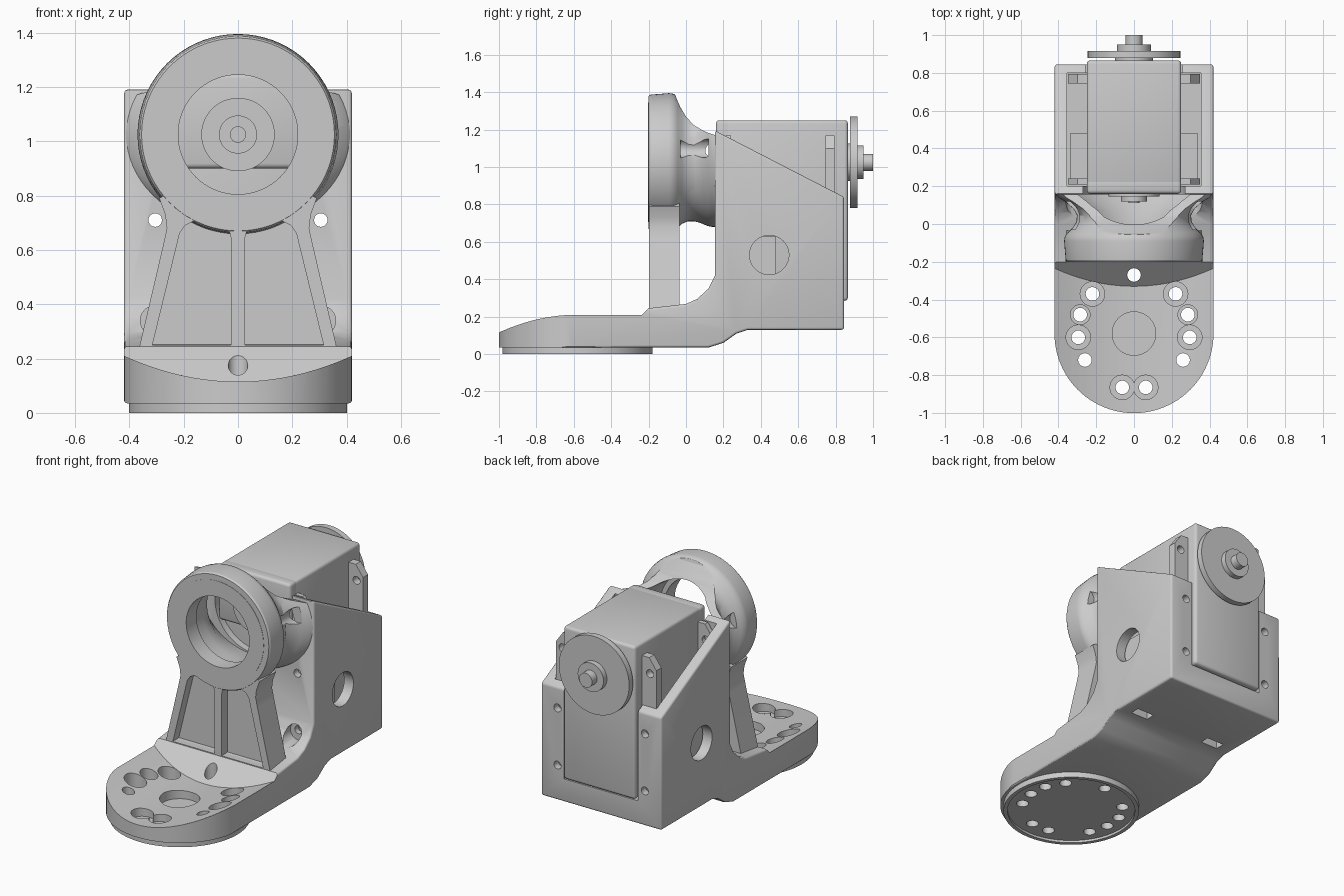
import bpy, bmesh, math

if "Cube" in bpy.data.objects:
    bpy.data.objects.remove(bpy.data.objects["Cube"])

AX = 1.025  # height of the motor / bearing axis


def make(name, bm):
    bmesh.ops.recalc_face_normals(bm, faces=bm.faces)
    me = bpy.data.meshes.new(name)
    bm.to_mesh(me)
    bm.free()
    ob = bpy.data.objects.new(name, me)
    bpy.context.collection.objects.link(ob)
    return ob


def place(axis, p, t):
    return {'x': (t, p[0], p[1]), 'y': (p[0], t, p[1]), 'z': (p[0], p[1], t)}[axis]


def prism(name, pts, axis, a, b, bevel=0):
    """Extrude a 2D outline along an axis from a to b."""
    bm = bmesh.new()
    lo = [bm.verts.new(place(axis, p, a)) for p in pts]
    hi = [bm.verts.new(place(axis, p, b)) for p in pts]
    n = len(pts)
    bm.faces.new(lo)
    bm.faces.new(hi)
    for i in range(n):
        bm.faces.new((lo[i], lo[(i + 1) % n], hi[(i + 1) % n], hi[i]))
    bmesh.ops.recalc_face_normals(bm, faces=bm.faces)
    if bevel:
        edges = [e for e in bm.edges if e.calc_face_angle(0) > 0.7]
        bmesh.ops.bevel(bm, geom=edges, offset=bevel, segments=3, profile=0.5, affect='EDGES')
    return make(name, bm)


def circle(cx, cy, r, n=48):
    return [(cx + r * math.cos(2 * math.pi * i / n), cy + r * math.sin(2 * math.pi * i / n)) for i in range(n)]


def cyl(name, axis, c, r, a, b, n=48):
    return prism(name, circle(c[0], c[1], r, n), axis, a, b)


def box(name, x0, x1, y0, y1, z0, z1, bevel=0):
    return prism(name, [(x0, y0), (x1, y0), (x1, y1), (x0, y1)], 'z', z0, z1, bevel)


def ring(name, prof, n=72):
    """Sweep a closed (y, x radius, z radius) section round the main axis."""
    bm = bmesh.new()
    loops = []
    for y, rx, rz in prof:
        loops.append([bm.verts.new((rx * math.cos(2 * math.pi * i / n), y, AX + rz * math.sin(2 * math.pi * i / n)))
                      for i in range(n)])
    for k in range(len(prof)):
        A, B = loops[k], loops[(k + 1) % len(prof)]
        for i in range(n):
            j = (i + 1) % n
            bm.faces.new((A[i], A[j], B[j], B[i]))
    return make(name, bm)


def boolean(ob, cutter, op='DIFFERENCE', keep=False):
    m = ob.modifiers.new('cut', 'BOOLEAN')
    m.operation, m.object, m.solver = op, cutter, 'EXACT'
    bpy.context.view_layer.objects.active = ob
    bpy.ops.object.modifier_apply(modifier=m.name)
    if not keep:
        bpy.data.objects.remove(cutter)


# Bracket body: side profile of foot and motor shell, trimmed to a round nose
side = [(-1.05, .035), (.12, .035), (.2, .06), (.27, .11), (.33, .13), (.845, .13), (.845, .84),
        (.155, 1.195), (.155, .42), (.12, .35), (.06, .295), (0, .268), (-.2, .245), (-.29, .235), (-1.05, .235)]
body = prism('bracket_body', side, 'x', -.42, .42, .013)
nose = [(.421 * math.cos(t), -.58 + .421 * math.sin(t)) for t in [math.pi + math.pi * i / 48 for i in range(49)]]
boolean(body, prism('trim', nose + [(.421, .95), (-.421, .95)], 'z', -.1, 1.5), 'INTERSECT')

# Dished top of the foot with a ramp up to the pillar
dish = [(x, .115 + .095 * (x / .42) ** 2) for x in [-.5 + i / 24 for i in range(25)]]
cutter = prism('dish', dish + [(.5, .5), (-.5, .5)], 'y', -1.3, -.33)
for v in cutter.data.vertices:
    if v.co.y > -1:
        v.co.y = -.33 + (v.co.z - .115)
boolean(body, cutter)

# Motor pocket, rear opening, front opening
boolean(body, box('pocket', -.355, .355, .2, .8, .19, 1.6))
boolean(body, box('rear_gap', -.258, .258, .7, .95, .275, 1.6))
boolean(body, cyl('front_bore', 'y', (0, AX), .27, .1, .25))
boolean(body, box('front_gap', -.27, .27, .1, .25, AX, 1.6))
# Side windows, screw holes, screw pockets, bottom slots
boolean(body, cyl('window', 'x', (.445, .53), .105, -.6, .6))
for s in (-1, 1):
    for z in (.35, .71):
        boolean(body, cyl('screw', 'y', (s * .305, z), .025, .1, .95, 20))
    boolean(body, cyl('screw_pocket', 'y', (s * .305, .34), .055, .0, .165, 24))
    boolean(body, box('slot', s * .27 - .06, s * .27 + .06, .37, .43, .0, .25))

# Round mounting flange under the foot
flange = cyl('foot_flange', 'z', (0, -.58), .402, 0, .05, 96)
boolean(flange, cyl('recess', 'z', (0, -.58), .378, -.1, .015, 96))
bolts = [(s * x, y) for s in (-1, 1) for x, y in ((.22, -.37), (.285, -.48), (.295, -.6), (.26, -.72), (.062, -.865))]
for x, y in bolts + [(0, -.27)]:
    c = cyl('bolt', 'z', (x, y), .036, -.1, .4, 24)
    boolean(flange, c, keep=True)
    boolean(body, c)
for x, y in bolts:
    if abs(y + .72) > .01:
        boolean(body, cyl('counterbore', 'z', (x, y), .065 if abs(y + .48) > .01 else .052, .07, .4, 28))
boolean(body, cyl('foot_dimple', 'z', (0, -.58), .115, .065, .4))

# Pillar with two pockets separated by a rib
half = [(.365, .235), (.275, .62), (.262, .68), (.268, .73), (.29, .79)]
arc = [(.24, .82), (.12, .78), (0, .765)]
right = half + arc
pillar = prism('pillar', right + [(-x, z) for x, z in reversed(right[:-1])], 'y', -.199, -.035)
for s in (-1, 1):
    pts = [(.025, .25), (.315, .25), (.215, .66), (.195, .69), (.165, .705), (.06, .685), (.032, .67), (.025, .64)]
    boolean(pillar, prism('pillar_pocket', [(s * x, z) for x, z in pts], 'y', -.3, -.14))
boolean(pillar, cyl('clear', 'y', (0, AX), .26, -.3, .1))

# Bearing housing flaring back into the shell, open at the top rear
outer = [(-.2, .355, .355), (-.19, .362, .362), (-.09, .37, .37), (-.065, .366, .366), (-.045, .35, .35),
         (-.02, .325, .328), (.01, .306, .315), (.045, .302, .315), (.08, .32, .325), (.115, .36, .34),
         (.14, .4, .345), (.165, .419, .345)]
inner = [(.165, .36, .28), (.12, .31, .27), (.07, .265, .26), (0, .25, .25), (-.2, .25, .25)]
housing = ring('bearing_housing', outer + inner)
boolean(housing, prism('scoop', [(-.068, 1.42), (-.05, 1.365), (-.03, 1.32), (0, 1.27), (.04, 1.225), (.1, 1.19),
                                 (.3, 1.12), (.3, 1.5), (-.068, 1.5)], 'x', -.6, .6))
for s in (-1, 1):
    boolean(housing, cyl('ear_pocket', 'y', (s * .335, 1.1), .05, -.03, .12, 24))
ring('bearing', [(-.202, .32, .32), (-.1, .32, .32), (-.1, .22, .22), (-.202, .22, .22)])

# Motor case with front boss, ears and side blocks
box('motor_case', -.25, .25, .205, .866, .285, 1.25, .018)
box('motor_front', -.25, .25, .16, .24, .9, 1.25, .018)
cyl('front_boss', 'y', (0, AX), .135, .145, .17)
cyl('front_hub', 'y', (0, AX), .07, .12, .15)
cyl('front_pin', 'y', (0, AX), .03, .112, .13)
for s in (-1, 1):
    tag = 'left' if s < 0 else 'right'
    for end, y0, y1 in (('front', .21, .24), ('rear', .745, .795)):
        pts = [(s * x, z) for x, z in ((.24, .285), (.35, .285), (.35, 1.1), (.3, 1.17), (.24, 1.17))]
        ear = prism(f'{end}_ear_{tag}', pts, 'y', y0, y1)
        for z in (.35, .71, 1.07):
            boolean(ear, cyl('ear_hole', 'y', (s * .305, z), .025, 0, 1, 20))
    block = box(f'side_block_{tag}', min(s * .24, s * .34), max(s * .24, s * .34), .24, .48, .3, .63)
    boolean(block, cyl('block_hole', 'y', (s * .305, .35), .025, 0, 1, 20))

# Output disc and shaft at the back
for name, r, a, b in (('output_collar', .1, .86, .885), ('output_disc', .245, .878, .916),
                      ('output_hub', .09, .91, .95), ('output_shaft', .045, .945, 1.0)):
    cyl(name, 'y', (0, AX), r, a, b, 64)

# Smooth curved walls, keep edges crisp
bpy.ops.object.select_all(action='SELECT')
bpy.context.view_layer.objects.active = body
bpy.ops.object.shade_smooth_by_angle(angle=math.radians(30))
